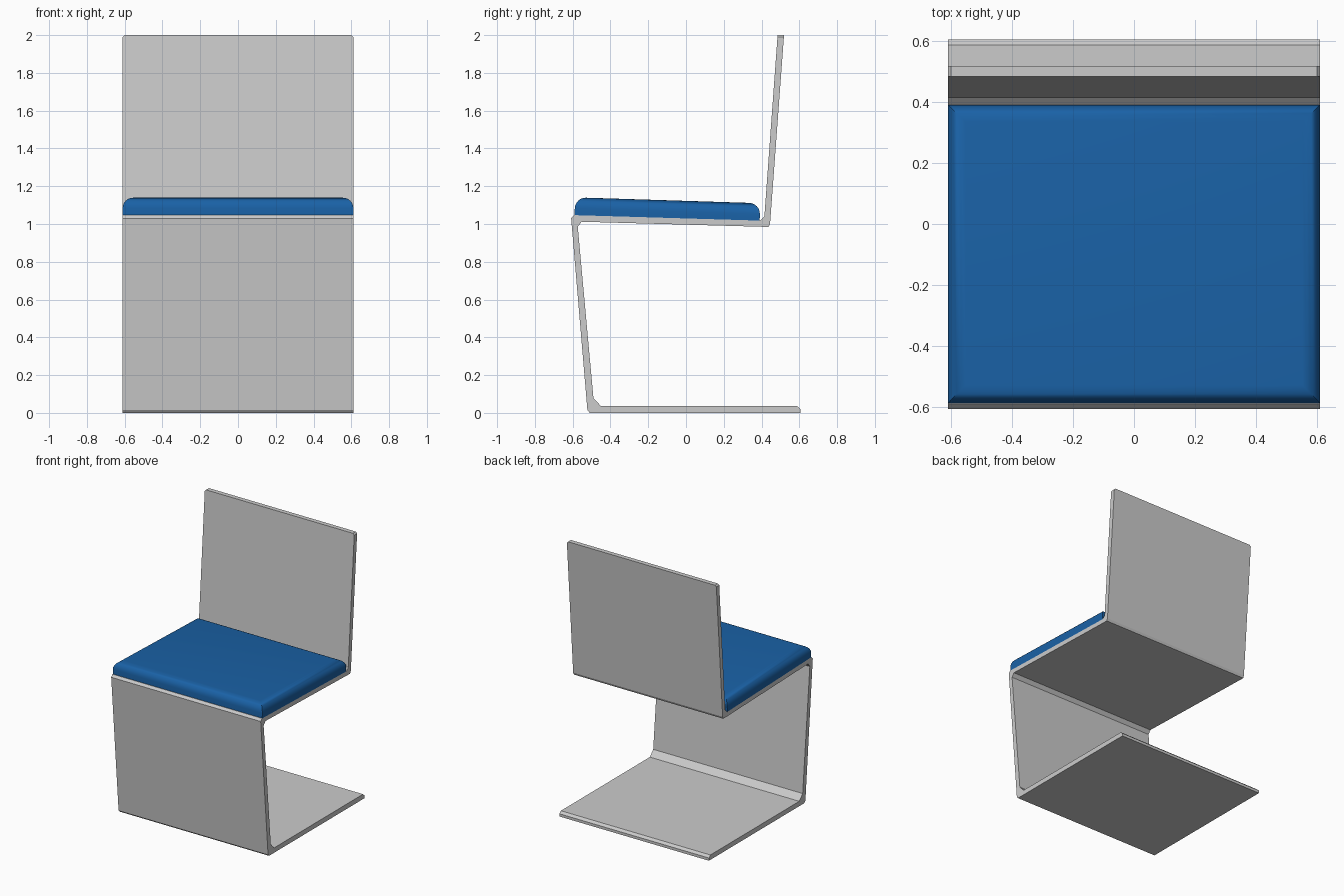
import bpy, bmesh
from math import radians

if "Cube" in bpy.data.objects:
    bpy.data.objects.remove(bpy.data.objects["Cube"])

HALF_W = 0.611


def extrude_profile(name, pts):
    """Extrude a (y, z) outline across the chair's width."""
    bm = bmesh.new()
    left = [bm.verts.new((-HALF_W, y, z)) for y, z in pts]
    face = bm.faces.new(left)
    ext = bmesh.ops.extrude_face_region(bm, geom=[face])
    verts = [g for g in ext["geom"] if isinstance(g, bmesh.types.BMVert)]
    bmesh.ops.translate(bm, verts=verts, vec=(2 * HALF_W, 0, 0))
    bmesh.ops.recalc_face_normals(bm, faces=bm.faces)
    return bm


def finish(bm, name):
    bmesh.ops.recalc_face_normals(bm, faces=bm.faces)
    mesh = bpy.data.meshes.new(name)
    bm.to_mesh(mesh)
    bm.free()
    obj = bpy.data.objects.new(name, mesh)
    bpy.context.collection.objects.link(obj)
    return obj


# Folded sheet frame: base, front panel, seat and backrest in one outline
frame_outline = [
    (-0.51, 0.0), (0.605, 0.0), (0.605, 0.02), (0.588, 0.036),   # base
    (-0.45, 0.036), (-0.49, 0.078),                              # lower fold
    (-0.573, 0.985), (-0.553, 1.012),                            # front fold
    (0.415, 0.985), (0.437, 0.985), (0.445, 1.002),              # rear fold
    (0.519, 2.0), (0.485, 2.0),                                  # backrest top
    (0.415, 1.04), (0.392, 1.018),                               # seat to back
    (-0.593, 1.047), (-0.608, 1.03), (-0.522, 0.015),            # front panel
]
bm = extrude_profile("chair_frame", frame_outline)
# Small chamfer on the two upper corners of the backrest
corners = [e for e in bm.edges
           if all(v.co.z > 1.99 for v in e.verts)
           and abs(e.verts[0].co.x - e.verts[1].co.x) < 0.01]
bmesh.ops.bevel(bm, geom=corners, offset=0.01, segments=1, affect='EDGES')
finish(bm, "chair_frame")

# Seat cushion: sloped slab with rounded upper edges
bm = extrude_profile("seat_cushion", [
    (-0.59, 1.046), (0.390, 1.018), (0.393, 1.110), (-0.587, 1.141)])
top = max(bm.faces, key=lambda f: f.calc_center_median().z)
bmesh.ops.bevel(bm, geom=list(top.edges), offset=0.058, segments=6,
                profile=0.5, affect='EDGES')
cushion = finish(bm, "seat_cushion")
blue = bpy.data.materials.new("blue_fabric")
blue.diffuse_color = (0.01, 0.12, 0.38, 1)
blue.use_nodes = True
blue.node_tree.nodes["Principled BSDF"].inputs["Base Color"].default_value = blue.diffuse_color
cushion.data.materials.append(blue)
bpy.context.view_layer.objects.active = cushion
cushion.select_set(True)
bpy.ops.object.shade_smooth_by_angle(angle=radians(40))
